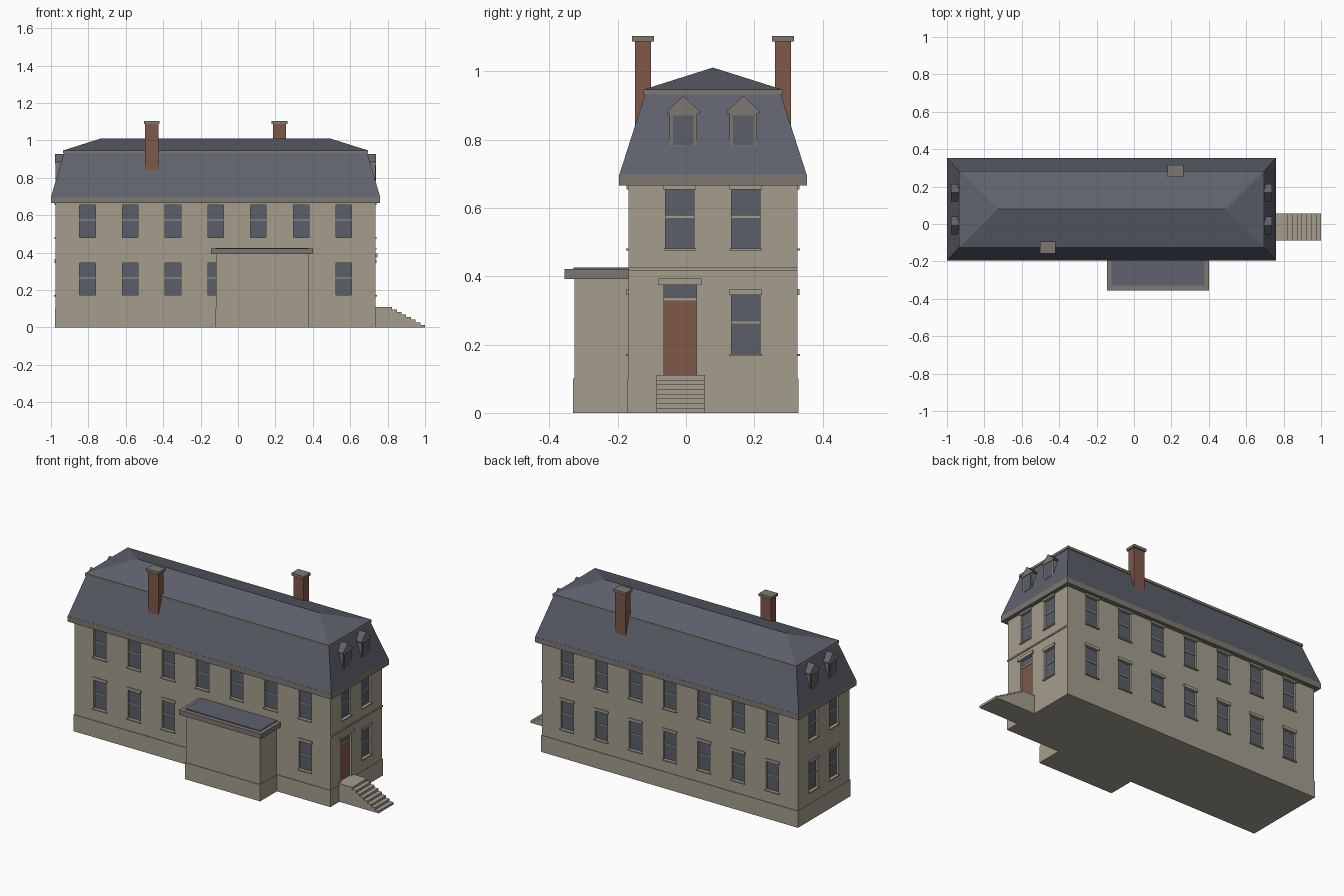
import bpy, bmesh
from mathutils import Vector

old = bpy.data.objects.get("Cube")
if old:
    bpy.data.objects.remove(old, do_unlink=True)


def material(name, rgb):
    m = bpy.data.materials.new(name)
    m.use_nodes = True
    m.diffuse_color = (*rgb, 1)
    bsdf = m.node_tree.nodes["Principled BSDF"]
    bsdf.inputs["Base Color"].default_value = (*rgb, 1)
    bsdf.inputs["Roughness"].default_value = 0.9
    return m


STONE = material("pale stone", (0.37, 0.34, 0.265))
TRIM = material("grey trim", (0.205, 0.188, 0.16))
SLATE = material("blue slate", (0.115, 0.122, 0.155))
GLASS = material("window glass", (0.105, 0.112, 0.142))
BRICK = material("brick red", (0.216, 0.098, 0.066))

# Main walls and the centre line they share
X0, X1, Y0, Y1 = -0.975, 0.735, -0.168, 0.326
CX, CY = (X0 + X1) / 2, (Y0 + Y1) / 2


def finish(name, bm, *mats):
    bmesh.ops.recalc_face_normals(bm, faces=bm.faces)
    mesh = bpy.data.meshes.new(name)
    bm.to_mesh(mesh)
    bm.free()
    for m in mats:
        mesh.materials.append(m)
    ob = bpy.data.objects.new(name, mesh)
    bpy.context.scene.collection.objects.link(ob)
    return ob


def add_box(bm, xs, ys, zs):
    lo, hi = (Vector(f(r) for r in (xs, ys, zs)) for f in (min, max))
    for v in bmesh.ops.create_cube(bm, size=1)["verts"]:
        v.co = (lo + hi) / 2 + v.co * (hi - lo)


def boxes(name, mat, *items):
    bm = bmesh.new()
    for item in items:
        add_box(bm, *item)
    return finish(name, bm, mat)


def loft(name, mat, low, high, z0, z1):
    """Solid between two half-size rectangles around the house centre."""
    bm = bmesh.new()
    add_box(bm, (-1, 1), (-1, 1), (0, 1))
    for v in bm.verts:
        hx, hy = high if v.co.z > 0.5 else low
        v.co = (CX + v.co.x * hx, CY + v.co.y * hy, z1 if v.co.z > 0.5 else z0)
    bmesh.ops.remove_doubles(bm, verts=bm.verts, dist=1e-5)
    return finish(name, bm, mat)


def prism(bm, profile, xs):
    """Extrude a (y, z) outline along x."""
    face = bm.faces.new([bm.verts.new((xs[0], y, z)) for y, z in profile])
    ext = bmesh.ops.extrude_face_region(bm, geom=[face])["geom"]
    for v in ext:
        if isinstance(v, bmesh.types.BMVert):
            v.co.x = xs[1]


def on_wall(side, u, d, z):
    """Box ranges for span u along a wall and depth d outward from it."""
    if side == "front":
        return u, [Y0 - k for k in d], z
    if side == "back":
        return u, [Y1 + k for k in d], z
    if side == "right":
        return [X1 + k for k in d], u, z
    return [X0 - k for k in d], u, z


# Openings: side, centre, half width, bottom, top
LOWER, UPPER = (0.173, 0.345), (0.482, 0.654)
long_centres = [-0.805 + 0.2285 * i for i in range(7)]
end_centres = (-0.018, 0.175)
windows = []
for floor in (LOWER, UPPER):
    for side in ("front", "back"):
        for i, c in enumerate(long_centres):
            if not (side == "front" and floor is LOWER and i in (4, 5)):
                windows.append((side, c, 0.042, *floor))
    for side in ("left", "right"):
        for c in end_centres:
            if not (side == "right" and floor is LOWER and c < 0):
                windows.append((side, c, 0.042, *floor))
door = ("right", -0.017, 0.048, 0.11, 0.374)


def opening(o, d, grow=0.0, z=None):
    side, c, h, b, t = o
    return on_wall(side, (c - h - grow, c + h + grow), d, z or (b, t))


# Walls with recessed openings
walls = boxes("main_walls", STONE, ((X0, X1), (Y0, Y1), (0, 0.67)))
cutter = boxes("opening_cutter", STONE,
               *[opening(o, (-0.02, 0.03)) for o in windows + [door]])
cutter.hide_render = True
cutter.hide_viewport = True
cut = walls.modifiers.new("openings", "BOOLEAN")
cut.object, cut.operation, cut.solver = cutter, "DIFFERENCE", "EXACT"

# Window panes, meeting rails, sills and lintels
boxes("window_panes", GLASS, *[opening(o, (-0.022, -0.012)) for o in windows])
boxes("meeting_rails", STONE, *[
    opening(o, (-0.014, -0.008), 0, ((o[3] + o[4]) / 2 + 0.003, (o[3] + o[4]) / 2 + 0.009))
    for o in windows])
boxes("window_sills", STONE, *[opening(o, (-0.01, 0.008), 0.005, (o[3] - 0.007, o[3]))
                               for o in windows])
boxes("window_lintels", STONE, *[opening(o, (-0.005, 0.006), 0.006, (o[4], o[4] + 0.017))
                                 for o in windows])

# Entrance door, transom and hood
boxes("entrance_door", BRICK, opening(door, (-0.022, -0.012), 0, (0.11, 0.329)))
boxes("door_transom_rail", STONE, opening(door, (-0.022, -0.008), 0, (0.329, 0.336)))
boxes("door_transom_glass", GLASS, opening(door, (-0.022, -0.012), 0, (0.336, 0.374)))
boxes("door_lintel", STONE, opening(door, (-0.005, 0.01), 0.015, (0.374, 0.394)))

# Belt course on the entrance end and the plinth
boxes("belt_course", STONE, on_wall("right", (Y0, Y1), (-0.005, 0.005), (0.417, 0.426)))
P = 0.004
boxes("plinth", STONE, ((X0 - P, X1 + P / 2), (Y0 - P, Y1 + P), (0, 0.1)))

# Entrance steps
count, rise, tread = 8, 0.0138, 0.0252
boxes("entrance_steps", STONE, *[
    ((X1 - 0.005, 1 - tread * i), (-0.087, 0.055), (rise * i, rise * (i + 1)))
    for i in range(count)])

# Front annex with a flat roof
boxes("annex_walls", STONE, ((-0.118, 0.376), (-0.327, Y0 + 0.005), (0, 0.395)))
boxes("annex_plinth", STONE, ((-0.122, 0.38), (-0.331, Y0), (0, 0.1)))
boxes("annex_cornice", TRIM, ((-0.145, 0.402), (-0.355, Y0 + 0.005), (0.392, 0.421)))
boxes("annex_roof", SLATE, ((-0.121, 0.378), (-0.33, Y0 + 0.003), (0.42, 0.426)))

# Cornice, mansard, curb trim and hipped top
loft("cornice", TRIM, (0.88, 0.275), (0.88, 0.275), 0.665, 0.698)
loft("mansard_slopes", SLATE, (0.88, 0.274), (0.81, 0.198), 0.698, 0.935)
loft("roof_curb", TRIM, (0.815, 0.204), (0.815, 0.204), 0.932, 0.947)
loft("hipped_top", SLATE, (0.813, 0.202), (0.61, 0), 0.947, 1.011)

# Chimneys, one per long slope
for name, x, y in (("front_chimney", -0.461, -0.126), ("back_chimney", 0.222, 0.284)):
    boxes(name, BRICK, ((x - 0.035, x + 0.035), (y - 0.024, y + 0.024), (0.75, 1.09)))
    boxes(name + "_cap", TRIM, ((x - 0.042, x + 0.042), (y - 0.032, y + 0.032), (1.087, 1.103)))

# Gabled dormers on both end slopes
for side, out in (("right", 1), ("left", -1)):
    face = X1 if out > 0 else X0
    for n, c in enumerate((-0.008, 0.168), 1):
        name = f"{side}_dormer_{n}"
        boxes(name + "_frame", TRIM, ((face, face - out * 0.05), (c - 0.04, c + 0.04), (0.78, 0.885)))
        boxes(name + "_window", GLASS, ((face + out * 0.002, face - out * 0.01),
                                        (c - 0.03, c + 0.03), (0.784, 0.87)))
        bm = bmesh.new()
        prism(bm, [(c - 0.047, 0.877), (c + 0.047, 0.877), (c + 0.047, 0.884),
                   (c, 0.928), (c - 0.047, 0.884)], (face + out * 0.004, face - out * 0.05))
        bmesh.ops.recalc_face_normals(bm, faces=bm.faces)
        for f in bm.faces:
            f.material_index = int(f.normal.z > 0.3)
        finish(name + "_gable", bm, TRIM, SLATE)
